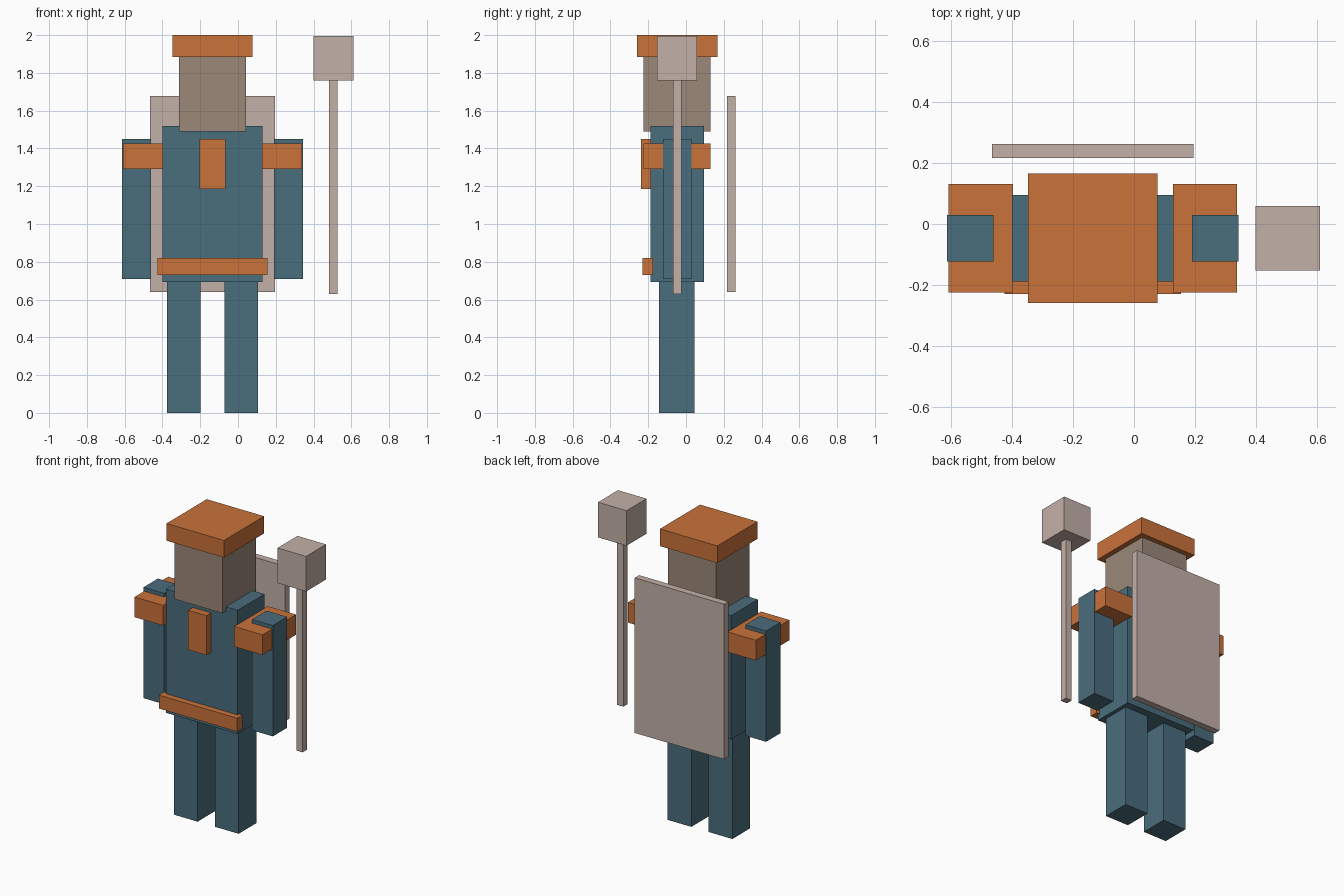
import bpy
from mathutils import Vector

if "Cube" in bpy.data.objects:
    bpy.data.objects.remove(bpy.data.objects["Cube"], do_unlink=True)


def linear(c):
    c /= 255
    return c / 12.92 if c <= 0.04045 else ((c + 0.055) / 1.055) ** 2.4


def material(name, *rgb):
    mat = bpy.data.materials.new(name)
    mat.use_nodes = True
    colour = [linear(c) for c in rgb] + [1]
    mat.diffuse_color = colour
    mat.node_tree.nodes["Principled BSDF"].inputs["Base Color"].default_value = colour
    return mat


blue = material("slate blue", 74, 109, 125)
orange = material("burnt orange", 201, 114, 58)
brown = material("warm brown", 155, 136, 121)
pale = material("pale stone", 196, 176, 168)

BODY_X = -0.135   # centre line of the figure
BODY_Y = -0.047   # depth of the figure's centre


def box(name, mat, x, y, z, width, depth, z_top):
    """Box centred on x, y and reaching from z to z_top."""
    bpy.ops.mesh.primitive_cube_add(size=1, location=(0, 0, 0))
    obj = bpy.context.object
    obj.name = name
    size = Vector((width, depth, z_top - z))
    for v in obj.data.vertices:
        v.co = v.co * size
    obj.location = (x, y, (z + z_top) / 2)
    obj.data.materials.append(mat)
    return obj


# Head and hat
box("hat", orange, BODY_X, BODY_Y, 1.885, 0.425, 0.425, 2.0)
box("head", brown, BODY_X, BODY_Y, 1.49, 0.355, 0.355, 1.886)

# Torso with chest badge and belt
box("torso", blue, BODY_X, BODY_Y, 0.692, 0.53, 0.284, 1.52)
box("chest_badge", orange, BODY_X, -0.213, 1.185, 0.135, 0.05, 1.45)
box("belt", orange, BODY_X, -0.202, 0.73, 0.58, 0.056, 0.82)

# Limbs and shoulder pads, one set on each side
for side, s in (("right", -1), ("left", 1)):
    box(side + "_leg", blue, BODY_X + s * 0.152, BODY_Y - 0.002, 0, 0.176, 0.188, 0.692)
    box(side + "_arm", blue, BODY_X + s * 0.402, BODY_Y, 0.708, 0.153, 0.152, 1.45)
    box(side + "_shoulder_pad", orange, BODY_X + s * 0.368, BODY_Y, 1.29, 0.211, 0.355, 1.425)

# Cape hanging behind the back
box("cape", pale, BODY_X, 0.239, 0.64, 0.662, 0.046, 1.678)

# Staff standing beside the left hand
box("staff_pole", pale, 0.504, BODY_Y, 0.63, 0.046, 0.046, 1.762)
box("staff_head", pale, 0.505, BODY_Y, 1.76, 0.211, 0.211, 1.995)
